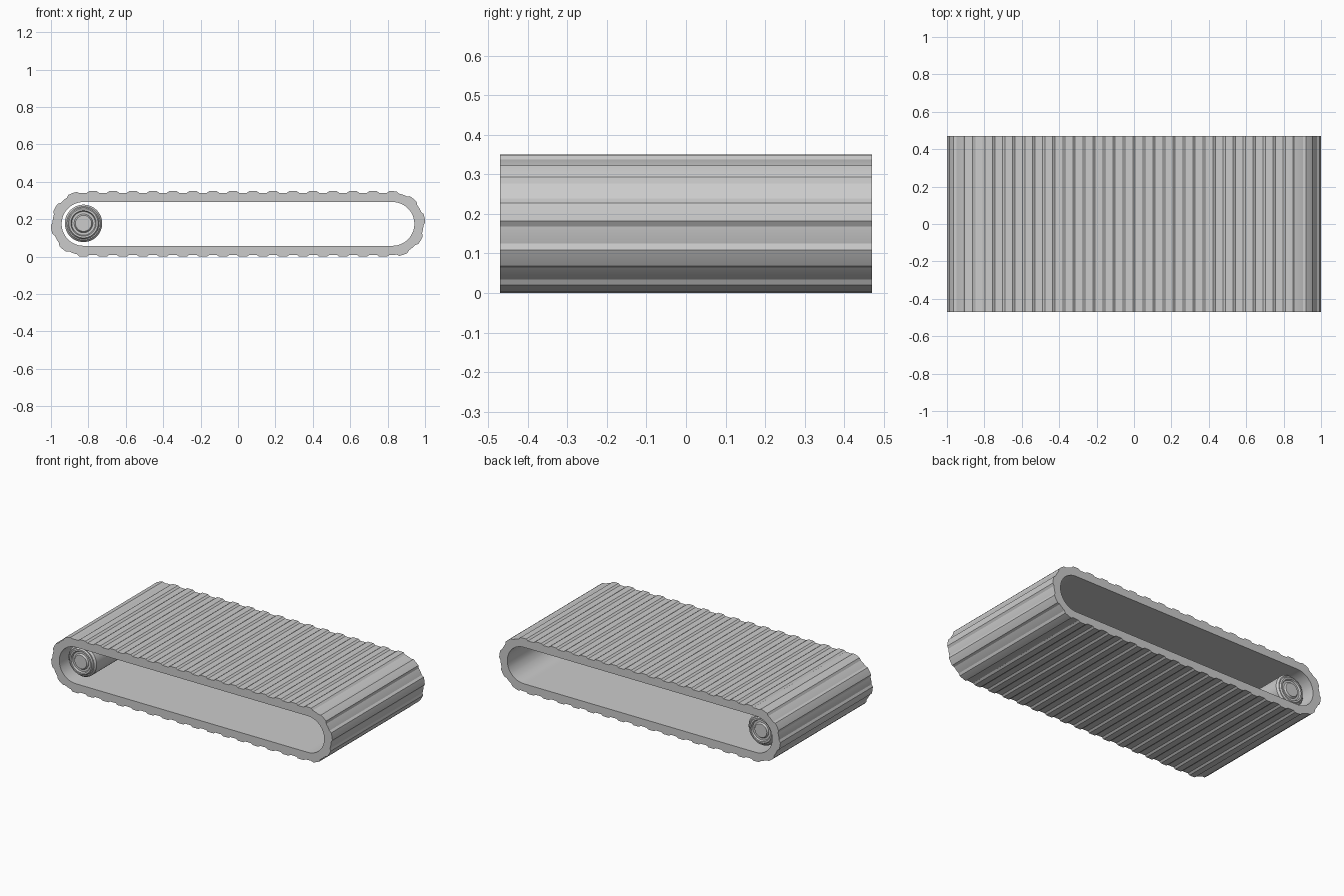
import bpy, bmesh, math

if "Cube" in bpy.data.objects:
    bpy.data.objects.remove(bpy.data.objects["Cube"])

R, R_IN, HALF, ZC, WIDTH = 0.175, 0.117, 0.826, 0.175, 0.47
GROOVE = 0.009
QUARTER = math.pi * R / 2


def stadium(s):
    """Spine point and outward normal at arc length s, clockwise from top centre."""
    total = 4 * (HALF + QUARTER)
    s %= total
    flip = 1
    if s >= total / 2:
        s -= total / 2
        flip = -1
    # first half turn: top right, right end, bottom right; the rest is point symmetric
    if s <= HALF:
        x, nx, nz = s, 0, 1
    elif s <= HALF + 2 * QUARTER:
        a = math.pi / 2 - (s - HALF) / R
        x, nx, nz = HALF, math.cos(a), math.sin(a)
    else:
        x, nx, nz = HALF - (s - HALF - 2 * QUARTER), 0, -1
    return x * flip, nx * flip, nz * flip


def slat_to_length(u):
    """40 slats: 16 on each run, 4 around each end; u counts half slats."""
    half_run, straight = 16, 0.0535
    end = (2 * (HALF + QUARTER) - 2 * half_run * straight) / 8
    turn, v = divmod(u, 40)
    base = turn * 2 * (HALF + QUARTER)
    if v < 16:
        return base + v * straight
    if v < 24:
        return base + 16 * straight + (v - 16) * end
    return base + 16 * straight + 8 * end + (v - 24) * straight


def make_object(name, bm, angle):
    bmesh.ops.recalc_face_normals(bm, faces=bm.faces)
    me = bpy.data.meshes.new(name)
    bm.to_mesh(me)
    bm.free()
    ob = bpy.data.objects.new(name, me)
    bpy.context.collection.objects.link(ob)
    bpy.ops.object.select_all(action='DESELECT')
    ob.select_set(True)
    bpy.context.view_layer.objects.active = ob
    bpy.ops.object.shade_smooth_by_angle(angle=math.radians(angle))
    return ob


# Ridged belt loop: outer slat profile paired with a smooth inner wall
bm = bmesh.new()
sections = []
for i in range(1, 80, 2):
    for du, r in ((-0.12, R - GROOVE), (0.12, R), (0.5, R),
                  (0.88, R), (1.12, R - GROOVE), (1.5, R - GROOVE)):
        x, nx, nz = stadium(slat_to_length(i + du))
        sections.append([bm.verts.new((x + nx * rad, y, ZC + nz * rad))
                         for rad, y in ((r, -WIDTH), (r, WIDTH),
                                        (R_IN, WIDTH), (R_IN, -WIDTH))])
for k, a in enumerate(sections):
    b = sections[(k + 1) % len(sections)]
    for j in range(4):
        bm.faces.new((a[j], a[(j + 1) % 4], b[(j + 1) % 4], b[j]))
make_object("conveyor_belt", bm, 20)

# Roller: lathed about y, with stepped rings on both end caps
cap = [(0.0, 0.42), (0.043, 0.42), (0.05, 0.41), (0.063, 0.41), (0.068, 0.42),
       (0.078, 0.42), (0.084, 0.412), (0.09, 0.412), (0.1, 0.40)]
profile = cap + [(r, -y) for r, y in reversed(cap)]
bm = bmesh.new()
verts = [bm.verts.new((-0.826 + r, y, 0.178)) for r, y in profile]
edges = [bm.edges.new(p) for p in zip(verts, verts[1:])]
bmesh.ops.spin(bm, geom=verts + edges, cent=(-0.826, 0, 0.178), axis=(0, 1, 0),
               angle=2 * math.pi, steps=48, use_merge=False)
bmesh.ops.remove_doubles(bm, verts=bm.verts, dist=1e-5)
make_object("drive_roller", bm, 30)
